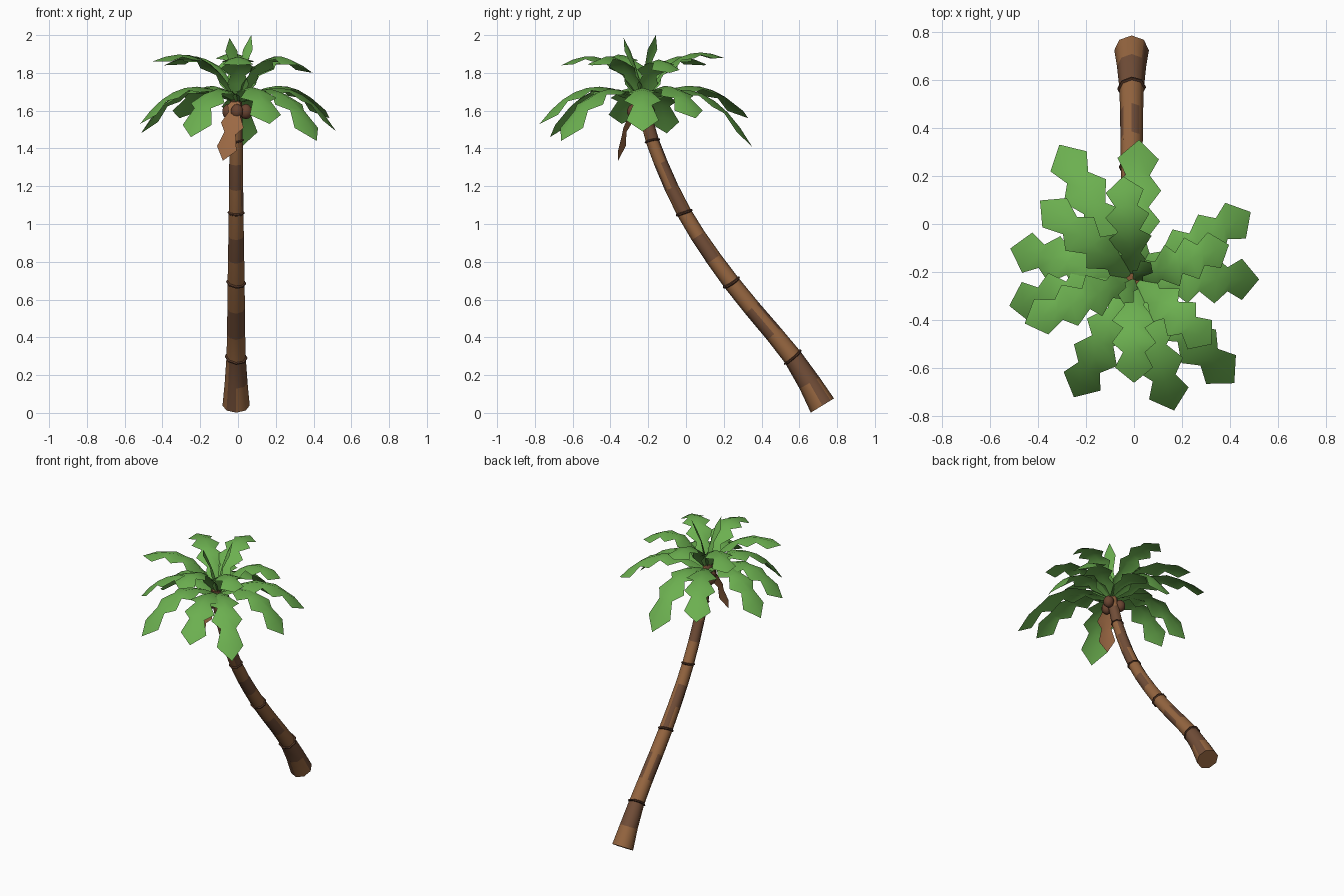
import bpy, bmesh, math, random
from mathutils import Vector

if "Cube" in bpy.data.objects:
    bpy.data.objects.remove(bpy.data.objects["Cube"])
random.seed(4)


def srgb(name, r, g, b):
    m = bpy.data.materials.new(name)
    lin = [(c / 255 / 12.92) if c < 10 else ((c / 255 + 0.055) / 1.055) ** 2.4 for c in (r, g, b)]
    m.diffuse_color = (*lin, 1)
    m.use_nodes = True
    m.node_tree.nodes["Principled BSDF"].inputs["Base Color"].default_value = m.diffuse_color
    return m


GREEN = srgb("leaf green", 108, 176, 80)
LIGHT = srgb("light bark", 150, 102, 64)
DARK = srgb("dark bark", 114, 78, 56)
RING = srgb("ring brown", 84, 54, 38)
NUT = srgb("coconut brown", 106, 68, 49)
DRY = srgb("dry leaf", 156, 105, 68)


def finish(bm, name, mats, angle=40):
    me = bpy.data.meshes.new(name)
    bm.to_mesh(me)
    bm.free()
    for m in mats:
        me.materials.append(m)
    ob = bpy.data.objects.new(name, me)
    bpy.context.collection.objects.link(ob)
    bpy.context.view_layer.objects.active = ob
    bpy.ops.object.select_all(action='DESELECT')
    ob.select_set(True)
    bpy.ops.object.shade_smooth_by_angle(angle=math.radians(angle))
    return ob


# Trunk centre line: (y, z, radius)
KEYS = [Vector(k) for k in ((.722, .039, .072), (.565, .295, .051), (.24, .69, .045),
                            (-.01, 1.06, .039), (-.178, 1.44, .035), (-.235, 1.68, .031))]


def trunk_at(u):
    i = min(int(u), len(KEYS) - 2)
    t = u - i
    b, c = KEYS[i], KEYS[i + 1]
    a = KEYS[i - 1] if i else 2 * b - c
    d = KEYS[i + 2] if i + 2 < len(KEYS) else 2 * c - b
    return 0.5 * (2 * b + (c - a) * t + (2 * a - 5 * b + 4 * c - d) * t * t
                  + (3 * b - a - 3 * c + d) * t ** 3)


def loft(bm, stations, sides=8):
    """stations: (u, radius factor, tilt); returns bands of faces"""
    rings, bands = [], []
    for u, f, tilt in stations:
        p = trunk_at(u)
        q = trunk_at(min(u + .02, 5)) - trunk_at(max(u - .02, 0))
        axis = Vector((0, q[0], q[1])).normalized()
        n = Vector((0, axis.z, -axis.y))
        c, r = Vector((-.01, p[0], p[1])), p[2] * f
        rings.append([bm.verts.new(c + (Vector((1, 0, 0)) * math.sin(a) + n * math.cos(a)) * r
                                   + axis * tilt * math.cos(a + u))
                      for a in (2 * math.pi * k / sides for k in range(sides))])
    for lo, hi in zip(rings, rings[1:]):
        bands.append([bm.faces.new((lo[k], lo[(k + 1) % sides], hi[(k + 1) % sides], hi[k]))
                      for k in range(sides)])
    bm.faces.new(rings[0][::-1])
    bm.faces.new(rings[-1])
    bmesh.ops.recalc_face_normals(bm, faces=bm.faces)
    return bands


# Trunk with light (0) and dark (1) bark bands
us = [i + k / n for i, n in enumerate((2, 3, 3, 3, 2)) for k in range(n)] + [5]
bm = bmesh.new()
for band, shade in zip(loft(bm, [(u, 1, 0) for u in us]), "0101001001011"):
    for f in band:
        f.material_index = int(shade) ^ (random.random() < .15)
finish(bm, "trunk", [LIGHT, DARK], 50)

# Thin dark growth rings
for i in (1, 2, 3, 4):
    bm = bmesh.new()
    loft(bm, [(i - .018, 1.0, .007), (i - .008, 1.16, .007),
              (i + .008, 1.16, .007), (i + .018, 1.0, .007)])
    finish(bm, f"trunk_ring_{i}", [RING])


def leaf(name, p0, p1, p2, side, mat, width=.09, teeth=4, fold=.3):
    """Folded sheet shaped like a chain of diamonds along a quadratic curve"""
    p0, p1, p2 = Vector(p0), Vector(p1), Vector(p2)
    side = Vector(side).normalized()

    def point(t):
        return p0 * (1 - t) ** 2 + p1 * 2 * t * (1 - t) + p2 * t * t

    bm = bmesh.new()
    rows, n = [], 2 * teeth
    for i in range(n):
        t = i / n
        tip = i % 2
        grow = min(1, .4 + 1.8 * t) * (1 if t < .8 else .86)
        w = width * grow * (1 if tip else .5)
        te = max(0, t + (.1 if tip else -.1) / n)
        tan = (point(te + .01) - point(te - .01)).normalized()
        up = tan.cross(side)
        up = -up if up.z < 0 else up
        mid = bm.verts.new(point(t))
        rows.append([bm.verts.new(point(te) - side * w - up * w * fold), mid,
                     bm.verts.new(point(te) + side * w - up * w * fold)])
    end = bm.verts.new(p2)
    for a, b in zip(rows, rows[1:]):
        bm.faces.new((a[0], a[1], b[1], b[0]))
        bm.faces.new((a[1], a[2], b[2], b[1]))
    a = rows[-1]
    bm.faces.new((a[0], a[1], end))
    bm.faces.new((a[1], a[2], end))
    bmesh.ops.recalc_face_normals(bm, faces=bm.faces)
    if sum(f.normal.z for f in bm.faces) < 0:
        bmesh.ops.reverse_faces(bm, faces=bm.faces)
    return finish(bm, name, [mat], 60)


CX, CY = 0, -.23


def frond(name, ang, length, ztip, r1, z1, z0, width):
    a = math.radians(ang)
    d = Vector((math.cos(a), math.sin(a), 0))
    c = Vector((CX, CY, 0))
    up = Vector((0, 0, 1))
    leaf(name, c + d * .015 + up * z0, c + d * r1 + up * z1, c + d * length + up * ztip,
         (-d.y, d.x, 0), GREEN, width)


# Lower drooping fronds: angle, reach, tip height
LOWER = [(0, .52, 1.49), (30, .56, 1.56), (88, .58, 1.41), (119, .64, 1.56), (166, .53, 1.48),
         (192, .53, 1.53), (243, .55, 1.46), (287, .57, 1.53), (314, .60, 1.44)]
for i, (ang, ln, z) in enumerate(LOWER):
    frond(f"lower_frond_{i + 1}", ang, ln, z, ln * .57, 1.85, 1.65, .10)

# Upper arching fronds
UPPER = [(20, .42, 1.80), (96, .43, 1.88), (140, .51, 1.84), (202, .49, 1.86),
         (270, .43, 1.84), (320, .42, 1.84)]
for i, (ang, ln, z) in enumerate(UPPER):
    frond(f"upper_frond_{i + 1}", ang, ln, z, .18, 1.99, 1.67, .092)

# Upright young leaves
leaf("young_leaf_1", (0, -.23, 1.68), (-.01, -.26, 1.84), (-.045, -.33, 1.985), (1, -.5, 0), GREEN, .036, 2)
leaf("young_leaf_2", (0, -.23, 1.68), (.01, -.22, 1.84), (.07, -.16, 2.0), (.7, -.7, 0), GREEN, .036, 2)

# Hanging dry leaf
leaf("dry_leaf", (-.01, -.25, 1.66), (-.02, -.33, 1.57), (-.08, -.36, 1.335), (1, -.4, -.25), DRY, .066, 3, .2)

# Coconuts under the crown
for i, ang in enumerate((25, 150, 270)):
    a = math.radians(ang)
    bm = bmesh.new()
    bmesh.ops.create_uvsphere(bm, u_segments=10, v_segments=7, radius=.035)
    for v in bm.verts:
        v.co.z *= 1.15
        v.co += Vector((-.005 + .052 * math.cos(a), -.225 + .052 * math.sin(a), 1.595))
    finish(bm, f"coconut_{i + 1}", [NUT])
